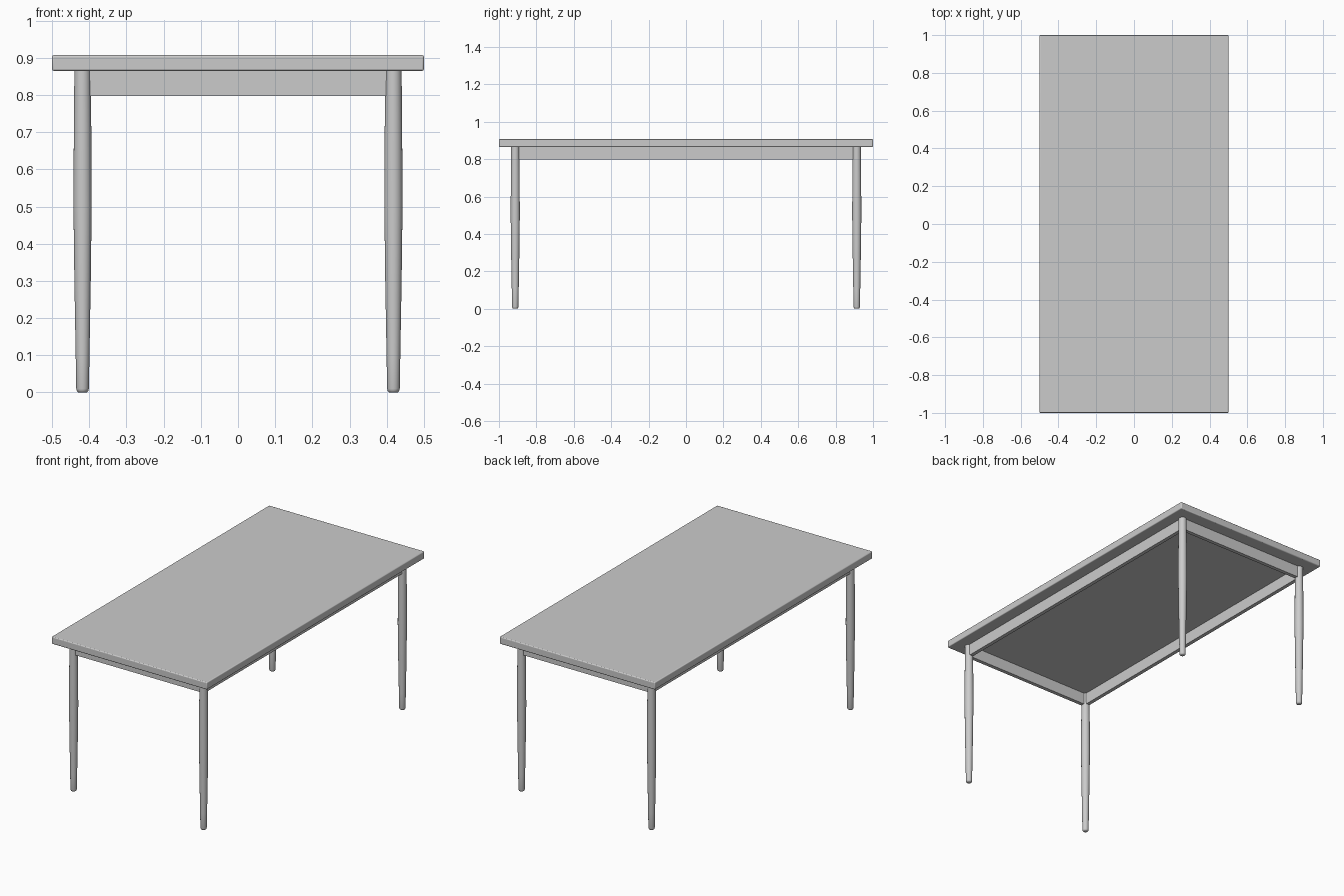
import bpy
import bmesh
import math

cube = bpy.data.objects.get("Cube")
if cube:
    bpy.data.objects.remove(cube, do_unlink=True)

# Single plain grey
grey = bpy.data.materials.new("light_grey")
grey.use_nodes = True
colour = (0.6, 0.6, 0.6, 1)
grey.diffuse_color = colour
grey.node_tree.nodes["Principled BSDF"].inputs["Base Color"].default_value = colour

LEG_X, LEG_Y = 0.418, 0.913
TOP_Z, UNDER_Z, RAIL_Z = 0.907, 0.865, 0.797


def finish(obj, name):
    obj.name = name
    obj.data.materials.append(grey)
    bpy.ops.object.shade_smooth_by_angle(angle=math.radians(40))
    return obj


def box(name, size, centre, bevel):
    bpy.ops.mesh.primitive_cube_add(size=1, location=centre)
    obj = bpy.context.object
    obj.scale = size
    bpy.ops.object.transform_apply(location=False, rotation=False, scale=True)
    if bevel:
        mod = obj.modifiers.new("soft_edges", "BEVEL")
        mod.width, mod.segments = bevel, 3
    return finish(obj, name)


def turned_leg(name, x, y, profile, sides=24):
    bm = bmesh.new()
    rings = []
    for r, z in profile:
        rings.append([bm.verts.new((r * math.cos(a), r * math.sin(a), z))
                      for a in (math.tau * i / sides for i in range(sides))])
    for low, high in zip(rings, rings[1:]):
        for i in range(sides):
            j = (i + 1) % sides
            bm.faces.new((low[i], low[j], high[j], high[i]))
    bm.faces.new(rings[0][::-1])
    bm.faces.new(rings[-1])
    mesh = bpy.data.meshes.new(name)
    bm.to_mesh(mesh)
    bm.free()
    obj = bpy.data.objects.new(name, mesh)
    obj.location = (x, y, 0)
    bpy.context.collection.objects.link(obj)
    bpy.ops.object.select_all(action="DESELECT")
    obj.select_set(True)
    bpy.context.view_layer.objects.active = obj
    return finish(obj, name)


# Table top
box("table_top", (1, 2, TOP_Z - UNDER_Z), (0, 0, (TOP_Z + UNDER_Z) / 2), 0.005)

# Tapered round legs with a rounded foot
leg_profile = [(0.011, 0), (0.015, 0.003), (0.017, 0.01), (0.0185, 0.1),
               (0.022, 0.3), (0.0245, 0.5), (0.0235, 0.7), (0.022, UNDER_Z)]
for side, sx in (("left", 1), ("right", -1)):
    for end, sy in (("front", -1), ("back", 1)):
        turned_leg(f"{end}_{side}_leg", sx * LEG_X, sy * LEG_Y, leg_profile)

# Rails between the legs
rail_h = UNDER_Z - RAIL_Z
rail_z = (UNDER_Z + RAIL_Z) / 2
for name, s in (("left", 1), ("right", -1)):
    box(f"{name}_rail", (0.022, 2 * LEG_Y - 0.02, rail_h), (s * LEG_X, 0, rail_z), 0)
for name, s in (("front", -1), ("back", 1)):
    box(f"{name}_rail", (2 * LEG_X - 0.02, 0.022, rail_h), (0, s * LEG_Y, rail_z), 0)
